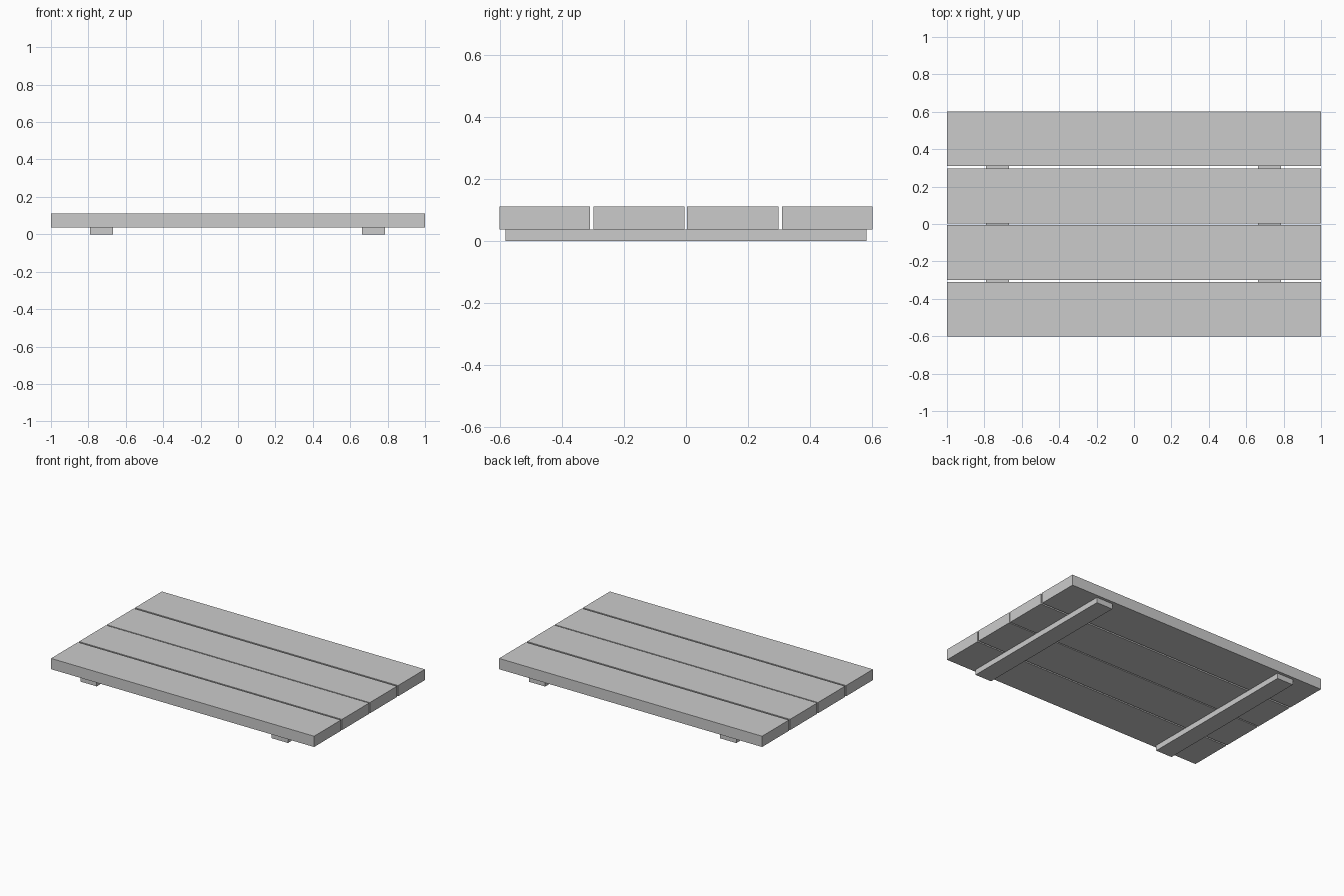
import bpy

cube = bpy.data.objects.get("Cube")
if cube:
    bpy.data.objects.remove(cube, do_unlink=True)

# Single plain grey
grey = bpy.data.materials.new("light_grey")
grey.use_nodes = True
grey.diffuse_color = (0.6, 0.6, 0.6, 1)
grey.node_tree.nodes["Principled BSDF"].inputs["Base Color"].default_value = (0.6, 0.6, 0.6, 1)


def box(name, x, y, z):
    """Add a box from its (min, max) range on each axis."""
    ranges = (x, y, z)
    bpy.ops.mesh.primitive_cube_add(size=1, location=[(a + b) / 2 for a, b in ranges])
    obj = bpy.context.object
    obj.name = name
    obj.scale = [b - a for a, b in ranges]
    bpy.ops.object.transform_apply(location=False, rotation=False, scale=True)
    obj.data.materials.append(grey)
    return obj


BATTEN_TOP, PLANK_TOP = 0.037, 0.111

# Four long planks with narrow gaps between them
plank_ranges = [(-0.602, -0.31), (-0.299, -0.005), (0.003, 0.298), (0.31, 0.602)]
for number, span in enumerate(plank_ranges, 1):
    box(f"plank_{number}", (-1, 1), span, (BATTEN_TOP, PLANK_TOP))

# Two cross battens underneath
for name, span in (("right_batten", (-0.79, -0.667)), ("left_batten", (0.663, 0.787))):
    box(name, span, (-0.582, 0.582), (0, BATTEN_TOP))
